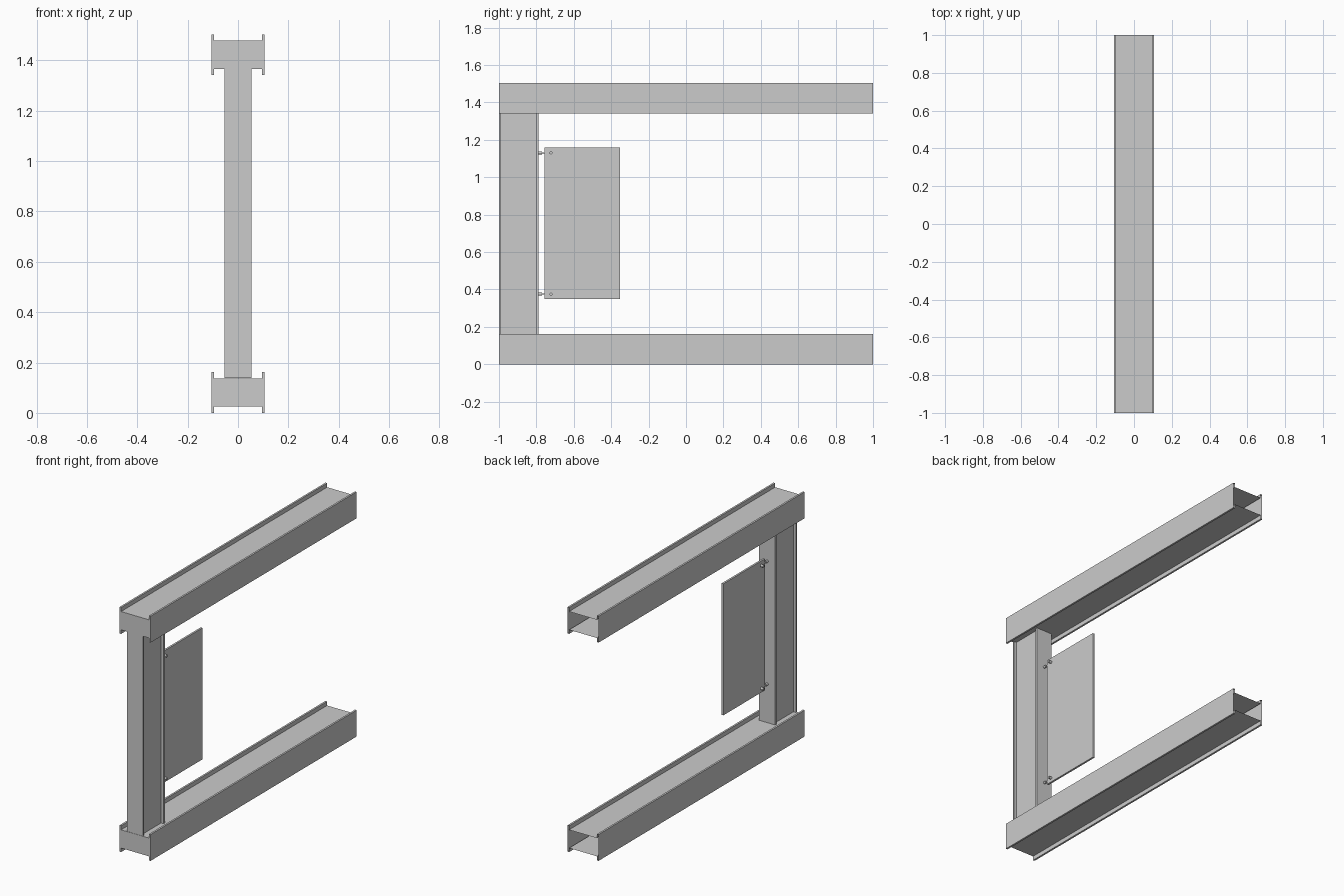
import bpy, bmesh
from math import pi
from mathutils import Matrix, Vector

if "Cube" in bpy.data.objects:
    bpy.data.objects.remove(bpy.data.objects["Cube"])


def finish(bm, name):
    bmesh.ops.recalc_face_normals(bm, faces=bm.faces)
    mesh = bpy.data.meshes.new(name)
    bm.to_mesh(mesh)
    bm.free()
    obj = bpy.data.objects.new(name, mesh)
    bpy.context.collection.objects.link(obj)
    return obj


def girder(name, half_w, half_h, recess, lip, length, matrix):
    """Flanged section in local XY, extruded along Z, capped at the start and open at the far end."""
    q = [(half_w, half_h), (half_w - lip, half_h), (half_w - lip, half_h - recess)]
    top = q + [(-x, y) for x, y in reversed(q)]
    profile = top + [(x, -y) for x, y in reversed(top)]
    bm = bmesh.new()
    start = [bm.verts.new((x, y, 0)) for x, y in profile]
    end = [bm.verts.new((x, y, length)) for x, y in profile]
    n = len(profile)
    for i in range(n):
        j = (i + 1) % n
        bm.faces.new((start[i], start[j], end[j], end[i]))
    bm.faces.new(start)
    bm.normal_update()
    bmesh.ops.recalc_face_normals(bm, faces=bm.faces)
    bm.transform(matrix)
    return finish(bm, name)


def box(name, lo, hi):
    lo, hi = Vector(lo), Vector(hi)
    bm = bmesh.new()
    bmesh.ops.create_cube(bm, size=1)
    bm.transform(Matrix.Translation((lo + hi) / 2) @ Matrix.Diagonal((*(hi - lo), 1)))
    return finish(bm, name)


def pin(name, center, radius, length, axis):
    bm = bmesh.new()
    bmesh.ops.create_cone(bm, cap_ends=True, segments=12, radius1=radius,
                          radius2=radius, depth=length)
    bm.transform(Matrix.Translation(center) @ Matrix.Rotation(pi / 2, 4, axis))
    return finish(bm, name)


# Horizontal beams, running front to back
along_y = Matrix(((1, 0, 0, 0), (0, 0, 1, -1), (0, 1, 0, 0), (0, 0, 0, 1)))
for name, z in (("lower_beam", 0.081), ("upper_beam", 1.422)):
    girder(name, 0.106, 0.081, 0.025, 0.0115, 2.0,
           Matrix.Translation((0, 0, z)) @ along_y)

# Upright column between the beams
girder("column", 0.106, 0.054, 0.0165, 0.0115, 1.228,
       Matrix.Translation((0, -0.894, 0.138)) @ Matrix.Rotation(pi / 2, 4, 'Z'))

# Hanging panel
box("panel", (-0.006, -0.757, 0.35), (0.006, -0.354, 1.158))

# Hinge brackets holding the panel to the column
for label, z in (("lower", 0.375), ("upper", 1.13)):
    pin(label + "_mount", (0, -0.782, z), 0.008, 0.022, 'X')
    pin(label + "_rod", (0, -0.75, z), 0.003, 0.06, 'X')
    pin(label + "_hinge_pin", (0, -0.722, z), 0.008, 0.045, 'Y')
